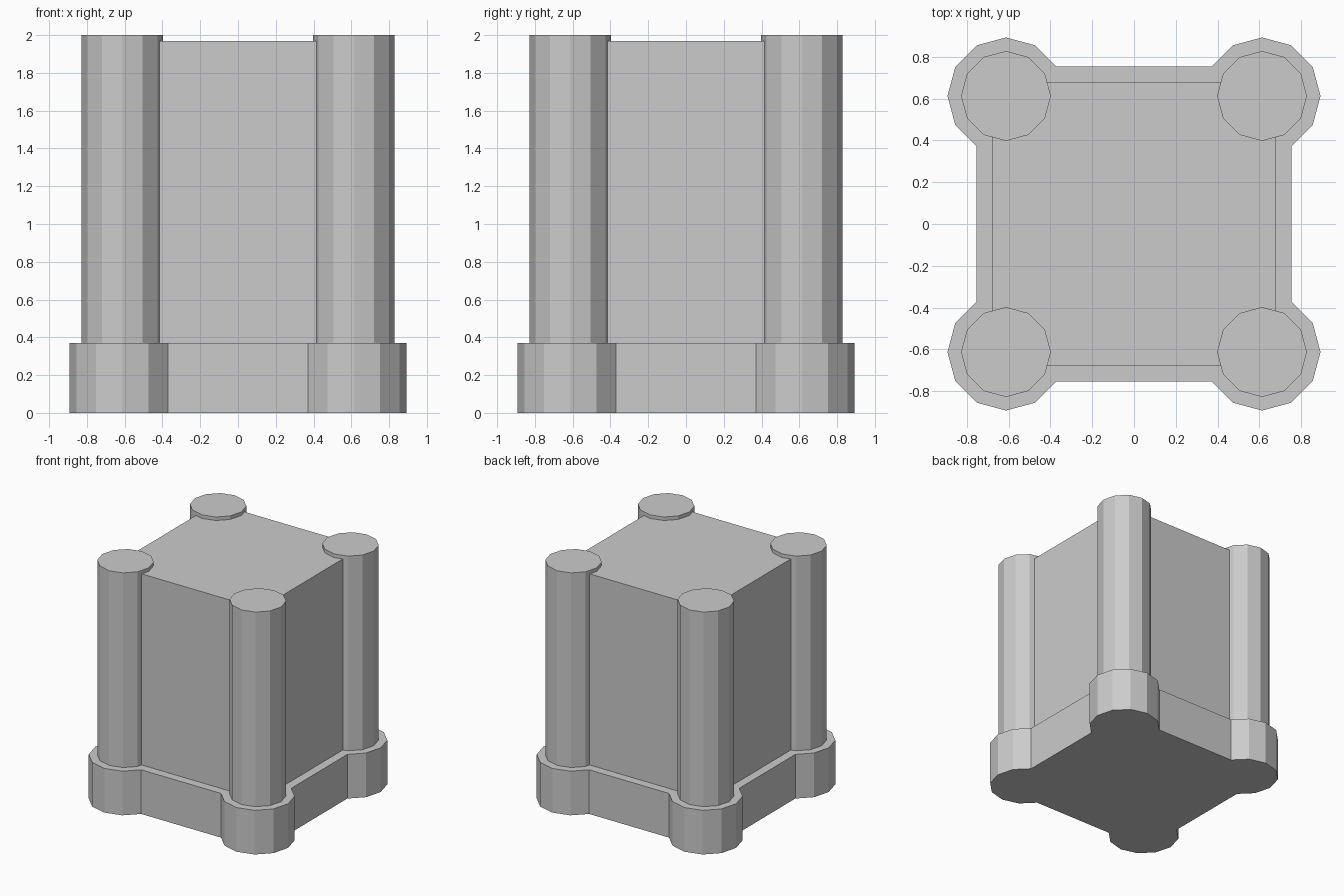
import bpy
import bmesh
from math import cos, sin, radians

cube = bpy.data.objects.get("Cube")
if cube:
    bpy.data.objects.remove(cube, do_unlink=True)

CENTRE = 0.613       # distance of each corner column from the middle
BASE_TOP = 0.37

stone = bpy.data.materials.new("grey stone")
stone.use_nodes = True
grey = (0.6, 0.6, 0.6, 1)
stone.diffuse_color = grey
stone.node_tree.nodes["Principled BSDF"].inputs["Base Color"].default_value = grey


def prism(name, outline, bottom, top):
    """Extrude a flat outline upwards into a solid."""
    bm = bmesh.new()
    face = bm.faces.new([bm.verts.new((x, y, bottom)) for x, y in outline])
    result = bmesh.ops.extrude_face_region(bm, geom=[face], use_keep_orig=True)
    verts = [v for v in result["geom"] if isinstance(v, bmesh.types.BMVert)]
    bmesh.ops.translate(bm, verts=verts, vec=(0, 0, top - bottom))
    bmesh.ops.recalc_face_normals(bm, faces=bm.faces)
    mesh = bpy.data.meshes.new(name)
    bm.to_mesh(mesh)
    bm.free()
    mesh.materials.append(stone)
    obj = bpy.data.objects.new(name, mesh)
    bpy.context.collection.objects.link(obj)
    return obj


def arc(x, y, radius, start, end):
    """Points every 30 degrees around a centre, both ends included."""
    return [(x + radius * cos(radians(a)), y + radius * sin(radians(a)))
            for a in range(start, end + 1, 30)]


corners = [("back_left", 1, 1), ("back_right", -1, 1),
           ("front_right", -1, -1), ("front_left", 1, -1)]

# Plinth: a square slab with a faceted bulge at each corner
outline = []
for i, (_, sx, sy) in enumerate(corners):
    outline += arc(sx * CENTRE, sy * CENTRE, 0.28, 90 * i - 60, 90 * i + 150)
prism("plinth", outline, 0, BASE_TOP)

# Main block
h = 0.68
prism("main_block", [(h, h), (-h, h), (-h, -h), (h, -h)], BASE_TOP, 1.97)

# Twelve-sided corner columns, slightly taller than the block
for name, sx, sy in corners:
    prism(name + "_column", arc(sx * CENTRE, sy * CENTRE, 0.215, 0, 330),
          BASE_TOP, 2)
